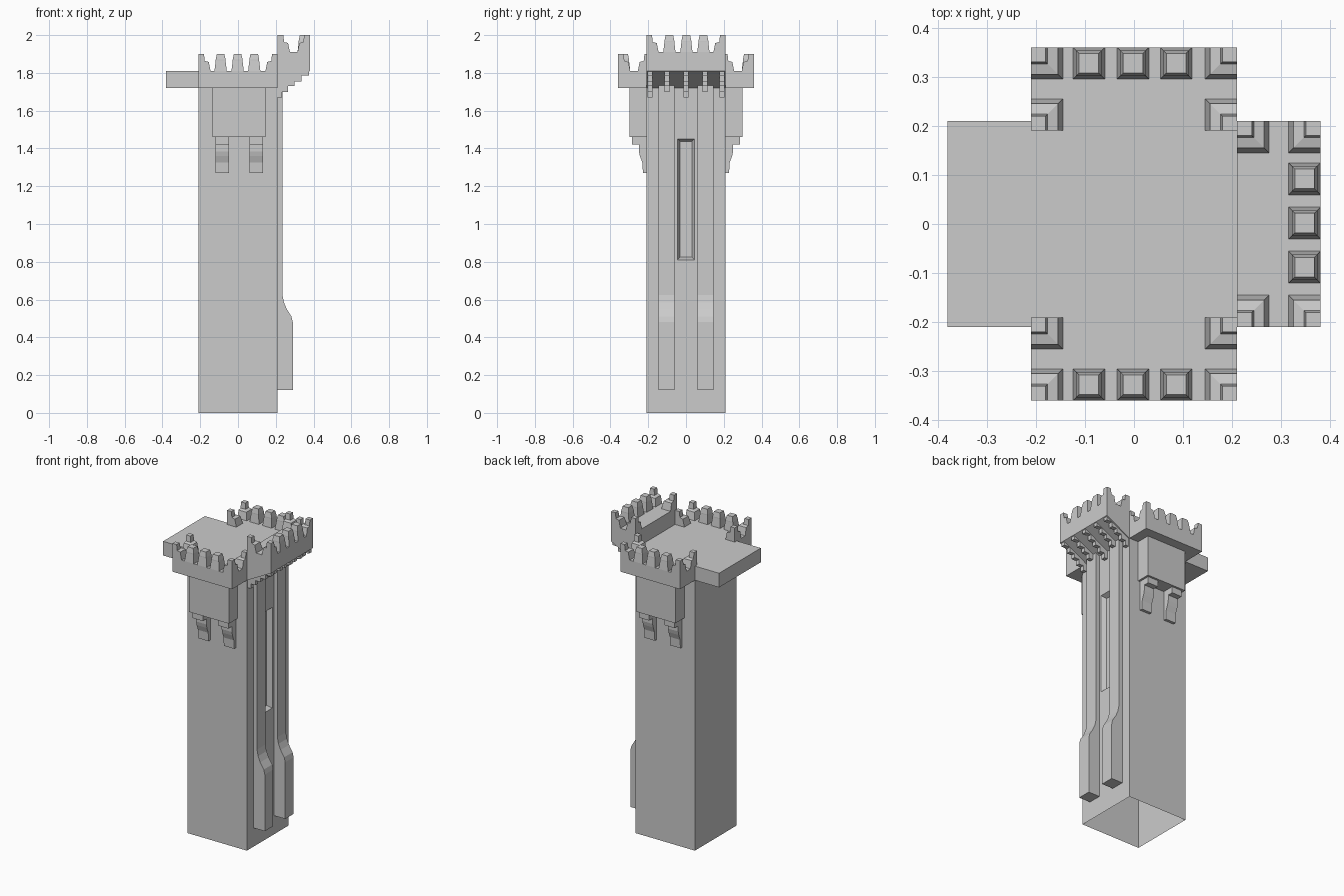
import bpy, bmesh
from mathutils import Vector

if "Cube" in bpy.data.objects:
    bpy.data.objects.remove(bpy.data.objects["Cube"])


def finish(name, bm):
    bmesh.ops.recalc_face_normals(bm, faces=bm.faces)
    me = bpy.data.meshes.new(name)
    bm.to_mesh(me)
    bm.free()
    ob = bpy.data.objects.new(name, me)
    bpy.context.collection.objects.link(ob)
    return ob


def loft(bm, rings, caps=True):
    """Skin equal-length rings of points, with end caps."""
    vs = [[bm.verts.new(p) for p in r] for r in rings]
    n = len(rings[0])
    for a, b in zip(vs, vs[1:]):
        for i in range(n):
            j = (i + 1) % n
            bm.faces.new((a[i], a[j], b[j], b[i]))
    if caps:
        bm.faces.new(vs[0])
        bm.faces.new(vs[-1])


def rect(x0, x1, y0, y1, z):
    return [(x0, y0, z), (x1, y0, z), (x1, y1, z), (x0, y1, z)]


def box(name, x0, x1, y0, y1, z0, z1):
    bm = bmesh.new()
    loft(bm, [rect(x0, x1, y0, y1, z0), rect(x0, x1, y0, y1, z1)])
    return finish(name, bm)


def extrude_xz(name, prof, y0, y1):
    bm = bmesh.new()
    loft(bm, [[(x, y, z) for x, z in prof] for y in (y0, y1)])
    return finish(name, bm)


def extrude_yz(name, prof, x0, x1, s):
    bm = bmesh.new()
    loft(bm, [[(x, s * y, z) for y, z in prof] for x in (x0, x1)])
    return finish(name, bm)


def merlon(name, cx, cy, z):
    """Tapered square merlon with a narrower cap."""
    bm = bmesh.new()
    loft(bm, [rect(cx - h, cx + h, cy - h, cy + h, z + dz) for h, dz in
              ((.0325, 0), (.026, .055), (.026, .06), (.02, .09))])
    return finish(name, bm)


def corner_merlon(name, x, y, sx, sy, z):
    """Corner block stepping in to a small post; (sx, sy) points inward."""
    bm = bmesh.new()
    loft(bm, [rect(x, x + sx * w, y, y + sy * w, z + dz) for w, dz in
              ((.065, 0), (.055, .048), (.034, .053), (.03, .09))])
    return finish(name, bm)


# Tower shaft, open below, with a chamfered slot recessed in the right face
R = 0.21
bm = bmesh.new()
loft(bm, [rect(-R, R, -R, R, 0), rect(-R, R, -R, R, 1.73)], caps=False)
bmesh.ops.recalc_face_normals(bm, faces=bm.faces)
for co, no in (((0, -.045, 0), (0, 1, 0)), ((0, .045, 0), (0, 1, 0)),
               ((0, 0, .81), (0, 0, 1)), ((0, 0, 1.45), (0, 0, 1))):
    fs = [f for f in bm.faces if f.calc_center_median().x > R - .001]
    geom = list({g for f in fs for g in (f, *f.edges, *f.verts)})
    bmesh.ops.bisect_plane(bm, geom=geom, plane_co=co, plane_no=no)
slot = min(bm.faces, key=lambda f: (f.calc_center_median() - Vector((R, 0, 1.13))).length)
if slot.normal.x < 0:
    slot.normal_flip()
bmesh.ops.inset_individual(bm, faces=[slot], thickness=.02, depth=-.03)
finish("tower_shaft", bm)

# Roof platform overhanging the left side
box("platform", -.38, R, -R, R, 1.72, 1.81)

# Right-face buttresses, thicker at the foot
BUT = [(.20, .12), (.29, .12), (.29, .48), (.283, .51), (.258, .55),
       (.243, .585), (.235, .625), (.235, 1.735), (.20, 1.735)]
for s in (-1, 1):
    extrude_xz("buttress", BUT, s * .06, s * .145)

# Right balcony, with sloping underside and stepped corbels
extrude_xz("right_balcony", [(R, 1.72), (.38, 1.81), (.38, 1.91), (R, 1.91)], -R, R)
STEPS = [(.20, 1.67), (.233, 1.67), (.233, 1.70), (.265, 1.70), (.265, 1.73),
         (.30, 1.73), (.30, 1.755), (.335, 1.755), (.335, 1.785),
         (.375, 1.785), (.375, 1.81), (.20, 1.81)]
for y in (-.19, -.10, 0, .10, .19):
    extrude_xz("corbel", STEPS, y - .013, y + .013)
for y in (-.088, .002, .092):
    merlon("right_merlon", .3475, y, 1.91)
for s in (-1, 1):
    corner_merlon("right_corner_merlon", R, s * R, 1, -s, 1.91)
    corner_merlon("right_corner_merlon", .38, s * R, -1, -s, 1.91)

# Front and back balconies: floor, box turret, brackets and merlons
BRACKET = [(.20, 1.27), (.228, 1.27), (.231, 1.325), (.244, 1.36), (.25, 1.385),
           (.25, 1.42), (.285, 1.42), (.285, 1.465), (.20, 1.465)]
for s, side in ((-1, "front"), (1, "back")):
    box(side + "_balcony", -R, R, *sorted((s * .19, s * .36)), 1.72, 1.81)
    box(side + "_turret", -.135, .145, *sorted((s * .20, s * .298)), 1.46, 1.725)
    for x in (-.12, .06):
        extrude_yz(side + "_bracket", BRACKET, x, x + .072, s)
    for x in (-.092, -.002, .086):
        merlon(side + "_merlon", x, s * .3275, 1.81)
    for t in (-1, 1):
        corner_merlon(side + "_corner_merlon", t * R, s * .36, -t, -s, 1.81)
        corner_merlon(side + "_corner_merlon", t * R, s * .19, -t, s, 1.81)
